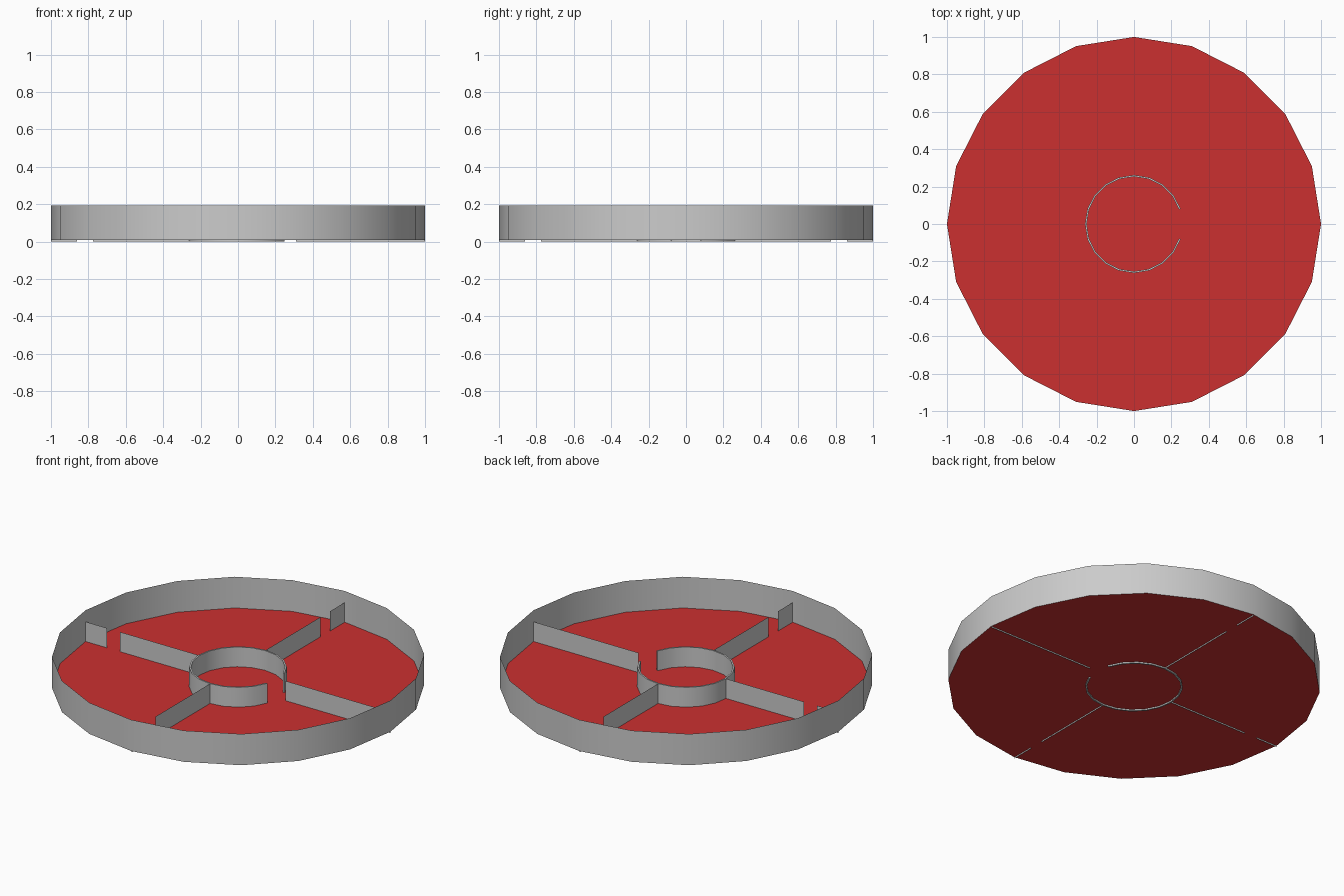
import bpy
from math import cos, sin, radians

if "Cube" in bpy.data.objects:
    bpy.data.objects.remove(bpy.data.objects["Cube"])

SIDES = 20
FLOOR_Z, WALL_TOP, INNER_TOP = 0.008, 0.193, 0.125


def make_object(name, verts, faces, smooth=False):
    mesh = bpy.data.meshes.new(name)
    mesh.from_pydata(verts, [], faces)
    mesh.update()
    obj = bpy.data.objects.new(name, mesh)
    bpy.context.collection.objects.link(obj)
    if smooth:
        bpy.ops.object.select_all(action='DESELECT')
        obj.select_set(True)
        bpy.context.view_layer.objects.active = obj
        bpy.ops.object.shade_smooth_by_angle(angle=radians(30))
    return obj


def polar(r, i, z):
    a = radians(i * 360 / SIDES)
    return (r * cos(a), r * sin(a), z)


# Red floor disc
floor = make_object("floor", [polar(1, i, FLOOR_Z) for i in range(SIDES)],
                    [list(range(SIDES))])
red = bpy.data.materials.new("red")
red.diffuse_color = (0.6, 0.03, 0.03, 1)
red.use_nodes = True
red.node_tree.nodes["Principled BSDF"].inputs["Base Color"].default_value = red.diffuse_color
floor.data.materials.append(red)

# Thin outer wall
verts = [polar(1, i, z) for i in range(SIDES) for z in (FLOOR_Z, WALL_TOP)]
faces = [(2 * i, 2 * j, 2 * j + 1, 2 * i + 1)
         for i in range(SIDES) for j in [(i + 1) % SIDES]]
make_object("outer_wall", verts, faces, smooth=True)

# Central ring wall, open towards +x
steps = range(1, SIDES)
verts = []
for i in steps:
    verts += [polar(0.262, i, 0), polar(0.262, i, INNER_TOP),
              polar(0.253, i, INNER_TOP), polar(0.253, i, 0)]
faces = [(4 * s + k, 4 * s + 4 + k, 4 * s + 4 + (k + 1) % 4, 4 * s + (k + 1) % 4)
         for s in range(len(steps) - 1) for k in range(4)]
last = 4 * (len(steps) - 1)
faces += [(0, 1, 2, 3), (last + 3, last + 2, last + 1, last)]
make_object("centre_ring", verts, faces, smooth=True)

# Radial partition walls: three with a doorway near the rim, one with it at the ring
partitions = {"right": (0, [(0.31, 1.0)]),
              "back": (90, [(0.26, 0.775), (0.86, 1.0)]),
              "left": (180, [(0.26, 0.775), (0.86, 1.0)]),
              "front": (270, [(0.26, 0.775), (0.86, 1.0)])}
for side, (deg, spans) in partitions.items():
    c, s = cos(radians(deg)), sin(radians(deg))
    verts, faces = [], []
    for r0, r1 in spans:
        n = len(verts)
        verts += [(r * c, r * s, z) for r, z in
                  ((r0, 0), (r1, 0), (r1, INNER_TOP), (r0, INNER_TOP))]
        faces.append((n, n + 1, n + 2, n + 3))
    make_object(side + "_partition", verts, faces)
